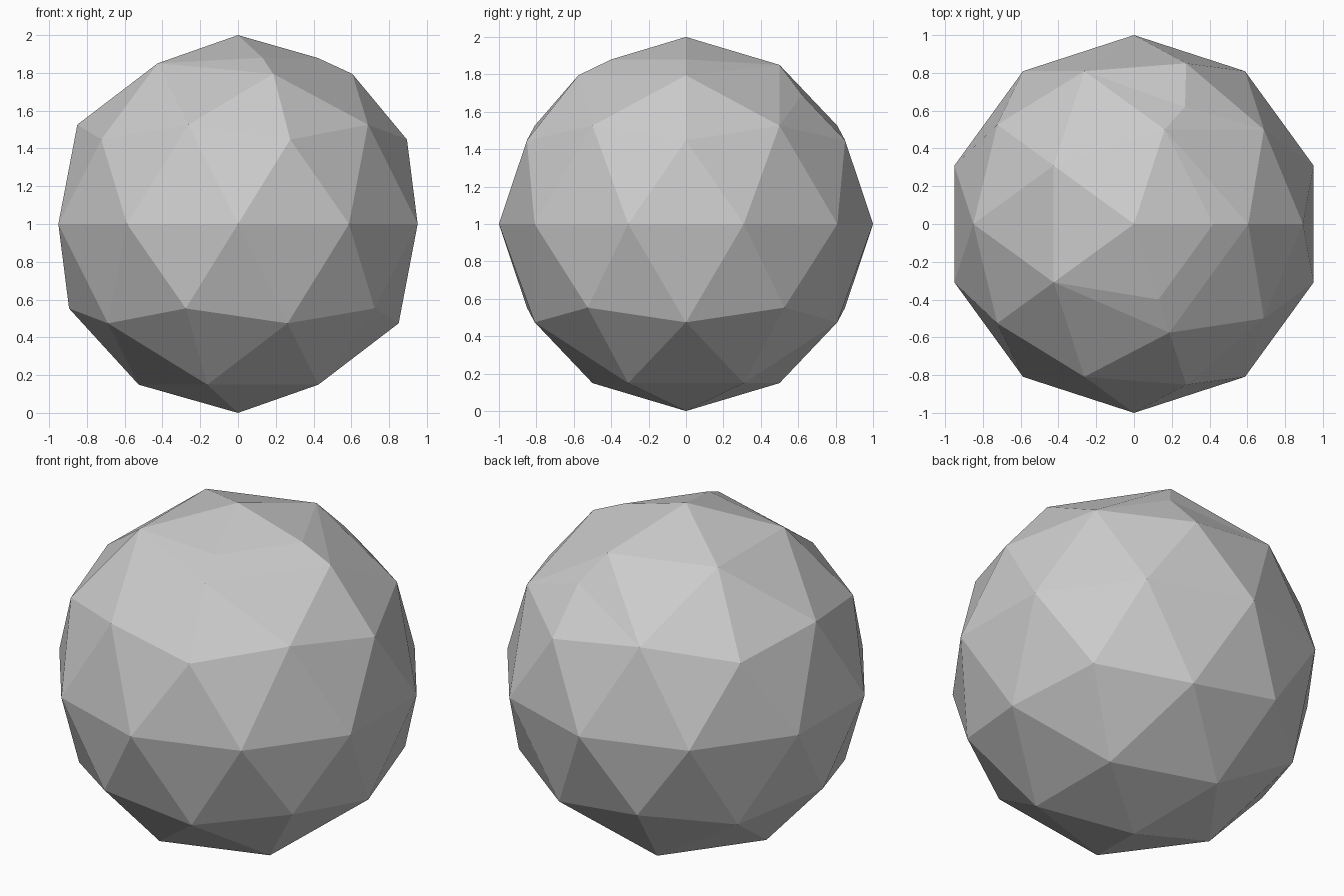
import bpy, bmesh
from mathutils import Vector, Matrix
from math import radians

cube = bpy.data.objects.get("Cube")
if cube:
    bpy.data.objects.remove(cube, do_unlink=True)

# Plain grey surface
grey = bpy.data.materials.new("light_grey")
grey.use_nodes = True
colour = (0.6, 0.6, 0.6, 1)
grey.diffuse_color = colour
grey.node_tree.nodes["Principled BSDF"].inputs["Base Color"].default_value = colour

# Faceted ball
bm = bmesh.new()
bmesh.ops.create_icosphere(bm, subdivisions=2, radius=1)


def nearest(point):
    return min(bm.verts, key=lambda v: (v.co - Vector(point)).length)


def split(a, b, fraction):
    edge = bm.edges.get((a, b))
    return bmesh.utils.edge_split(edge, a, fraction)[1]


# Two worn corners beside the crown: a chamfer above each lowered corner
apex = nearest((0, 0, 1))
chamfer = []
for angle in (0, -72):
    turn = Matrix.Rotation(radians(angle), 3, "Z")
    corner = nearest(turn @ Vector((0.53, 0, 0.85)))
    upper = split(apex, corner, 0.8)
    upper.co = turn @ Vector((0.42, 0, 0.88))
    corner.co = turn @ Vector((0.605, 0, 0.795))
    chamfer.append(upper)

neighbours = [chamfer[0], nearest((0.16, 0.5, 0.85)), chamfer[1], nearest((-0.43, -0.31, 0.85))]
for a, b in ((chamfer[0], chamfer[1]), neighbours[:2], neighbours[2:]):
    bmesh.ops.connect_vert_pair(bm, verts=[a, b])

# Small raised ridge at the back of the crown
crown = nearest((0.16, 0.5, 0.85))
shoulder = nearest((0.28, 0.85, 0.45))
ridge = split(crown, shoulder, 0.4)
ridge.co = (0.27, 0.62, 0.69)
bmesh.ops.triangulate(bm, faces=[f for f in bm.faces if len(f.verts) > 3])

bmesh.ops.recalc_face_normals(bm, faces=bm.faces)
bmesh.ops.translate(bm, verts=bm.verts, vec=(0, 0, 1))

mesh = bpy.data.meshes.new("faceted_ball")
bm.to_mesh(mesh)
bm.free()
mesh.materials.append(grey)
ball = bpy.data.objects.new("faceted_ball", mesh)
bpy.context.collection.objects.link(ball)
